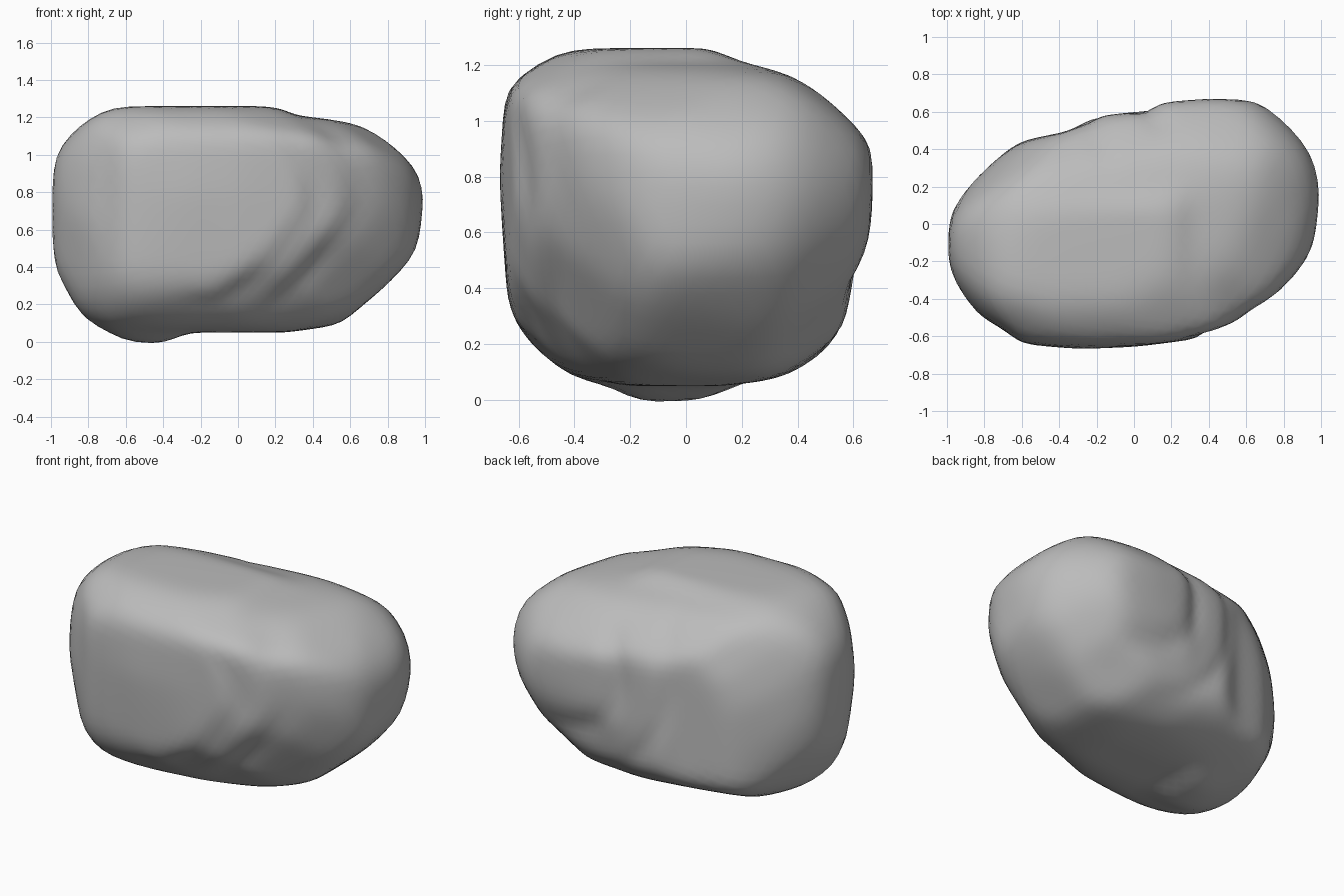
import bpy
import bmesh
import math
from mathutils import Vector

if "Cube" in bpy.data.objects:
    bpy.data.objects.remove(bpy.data.objects["Cube"], do_unlink=True)

CENTRE = Vector((0, 0, 0.63))
SHARPNESS = 36          # higher keeps crisper edges between carved sides
outlines = []


def axes(azimuth, elevation):
    """Right and up directions of a carving plane."""
    a, e = math.radians(azimuth), math.radians(elevation)
    right = Vector((math.cos(a), math.sin(a), 0))
    toward = Vector((math.sin(a), -math.cos(a), 0))
    up = Vector((0, 0, math.cos(e))) - toward * math.sin(e)
    return right, up


def carve(azimuth, elevation, points, lift=0.0):
    """Store one star-shaped outline, given in hundredths."""
    right, up = axes(azimuth, elevation)
    pts = [Vector((u / 100, v / 100 - lift)) for u, v in points]
    pts.sort(key=lambda p: math.atan2(p.y, p.x))
    outlines.append((right, up, pts))


def gauge(outline, d):
    """How far direction d reaches, relative to the outline."""
    right, up, pts = outline
    q = Vector((d.dot(right), d.dot(up)))
    best = 0.0
    for i, b in enumerate(pts):
        a = pts[i - 1]
        det = a.x * b.y - a.y * b.x
        s = (q.x * b.y - q.y * b.x) / det
        t = (a.x * q.y - a.y * q.x) / det
        if s >= -1e-6 and t >= -1e-6:
            best = max(best, s + t)
    return best


def smoothstep(lo, hi, x):
    t = min(max((x - lo) / (hi - lo), 0), 1)
    return t * t * (3 - 2 * t)


# front profile
carve(0, 0, [(-61, -1), (-39, -1), (-28, 6), (25, 6), (55, 10), (78, 30), (95, 48), (100, 79),
             (96, 91), (91, 103), (82, 109), (67, 116), (30, 120), (23, 124), (13, 126),
             (-62, 126), (-72, 124), (-75, 120), (-82, 118), (-90, 110), (-98, 100),
             (-100, 80), (-100, 55), (-98, 37), (-91, 27), (-88, 16), (-82, 10), (-70, 6)],
      CENTRE.z)
# side profile
carve(90, 0, [(-16, -1), (8, -1), (18, 5), (39, 9), (48, 16), (56, 27), (60, 45), (65, 58),
              (67, 70), (67, 90), (58, 100), (49, 109), (39, 116), (20, 120), (7, 126),
              (-35, 126), (-46, 125), (-57, 118), (-64, 110), (-67, 80), (-63, 37), (-60, 27),
              (-53, 16), (-46, 9), (-27, 6)], CENTRE.z)
# plan
carve(0, 90, [(-100, -23), (-95, -36), (-83, -50), (-70, -54), (-60, -63), (-28, -67),
              (0, -65), (35, -60), (56, -51), (77, -37), (88, -26), (95, -13), (100, 18),
              (95, 40), (88, 50), (75, 59), (65, 66), (40, 67), (15, 64), (5, 60), (-20, 57),
              (-35, 49), (-60, 44), (-70, 37), (-87, 22), (-98, 7)])
# slanting profiles
carve(35, 25, [(-98, 10), (-97, 39), (-91, 52), (-79, 63), (-68, 69), (-46, 73), (-22, 71),
               (1, 65), (36, 57), (59, 52), (83, 39), (95, 21), (101, 4), (100, -11), (93, -25),
               (73, -46), (45, -62), (16, -66), (-10, -64), (-50, -58), (-77, -46), (-88, -31),
               (-93, -9)])
carve(215, 25, [(-101, 18), (-99, 33), (-91, 43), (-70, 56), (-35, 67), (0, 71), (31, 69),
                (66, 60), (86, 45), (93, 27), (98, 0), (95, -16), (93, -39), (83, -55),
                (68, -66), (38, -71), (8, -66), (-26, -60), (-55, -49), (-81, -24), (-94, -3)])
carve(140, -30, [(-84, 25), (-81, 47), (-68, 61), (-51, 72), (-32, 78), (-20, 78), (5, 71),
                 (38, 53), (61, 37), (70, 20), (77, 0), (81, -25), (78, -43), (65, -64),
                 (54, -77), (32, -84), (9, -79), (-28, -59), (-54, -36), (-74, -4)])


def ledges(p, side, centre, radii, skew, outer):
    """Depth of the curved ledges that ring one bulge, front (-1) or back (1)."""
    a = -side * (p.x - centre[0]) / radii[0]
    b = -(p.z + CENTRE.z - centre[1]) / radii[1]
    r = math.sqrt(a * a + b * b + skew * max(a * b, 0))
    toward_tip = smoothstep(0.1, 0.6, (a + 0.6 * b) / (r + 0.01))
    face = smoothstep(0.25, 0.45, side * p.y) * toward_tip
    face *= smoothstep(-0.52, -0.3, p.z)
    first = smoothstep(0.94, 1.06, r) - smoothstep(1.08, 1.35, r) * 0.8
    second = smoothstep(outer - 0.06, outer + 0.06, r) - smoothstep(outer + 0.06, outer + 0.3, r)
    return face * (0.03 * first + 0.02 * second)


# boulder body
bm = bmesh.new()
bmesh.ops.create_icosphere(bm, subdivisions=5, radius=1)
for v in bm.verts:
    d = v.co.normalized()
    total = sum(gauge(o, d) ** SHARPNESS for o in outlines)
    v.co = d * (total / 2) ** (-1 / SHARPNESS)
    # front and back bulges
    v.co -= d * (ledges(v.co, -1, (-0.13, 0.71), (0.5, 0.48), 1.2, 1.48)
                 + ledges(v.co, 1, (0.45, 0.8), (0.36, 0.35), 0, 1.85))
for _ in range(2):
    bmesh.ops.smooth_vert(bm, verts=bm.verts, factor=0.5,
                          use_axis_x=True, use_axis_y=True, use_axis_z=True)
bmesh.ops.translate(bm, verts=bm.verts, vec=CENTRE)

mesh = bpy.data.meshes.new("boulder")
bm.to_mesh(mesh)
bm.free()
boulder = bpy.data.objects.new("boulder", mesh)
bpy.context.collection.objects.link(boulder)

# stone colour
stone = bpy.data.materials.new("grey_stone")
stone.use_nodes = True
colour = (0.5, 0.5, 0.5, 1)
stone.diffuse_color = colour
stone.node_tree.nodes["Principled BSDF"].inputs["Base Color"].default_value = colour
mesh.materials.append(stone)

bpy.context.view_layer.objects.active = boulder
boulder.select_set(True)
bpy.ops.object.shade_smooth_by_angle(angle=math.radians(40))
